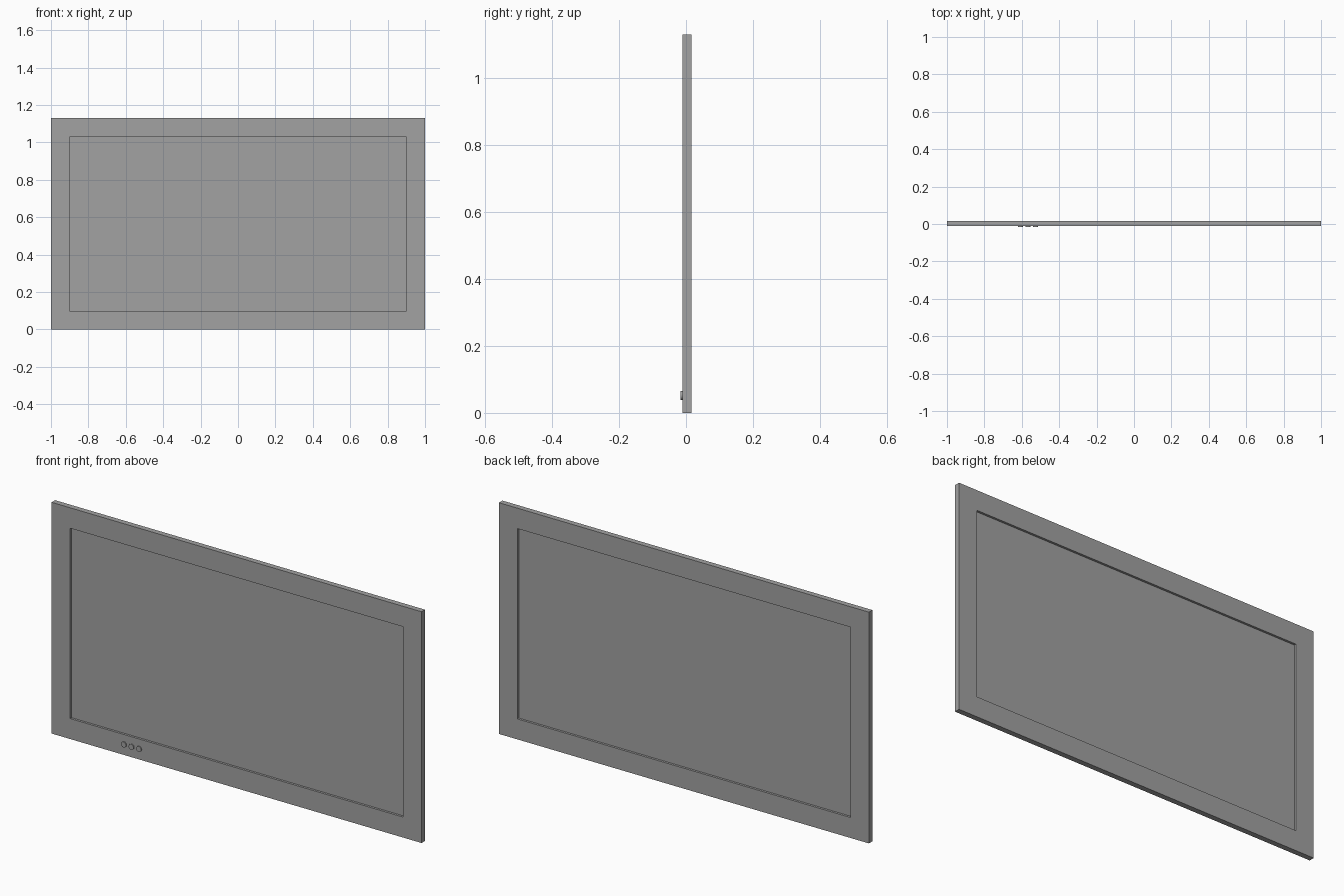
import bpy
import bmesh
from math import radians
from mathutils import Matrix, Vector

WIDTH, HEIGHT = 2.0, 1.13
FRONT, BACK = -0.011, 0.016      # y of the frame's two faces
BORDER, RECESS = 0.1, 0.011

cube = bpy.data.objects.get("Cube")
if cube:
    bpy.data.objects.remove(cube, do_unlink=True)

grey = bpy.data.materials.new("mid grey")
grey.use_nodes = True
colour = (0.36, 0.36, 0.36, 1)
grey.diffuse_color = colour
grey.node_tree.nodes["Principled BSDF"].inputs["Base Color"].default_value = colour


def add_object(name, bm):
    mesh = bpy.data.meshes.new(name)
    bm.to_mesh(mesh)
    bm.free()
    mesh.materials.append(grey)
    obj = bpy.data.objects.new(name, mesh)
    bpy.context.collection.objects.link(obj)
    return obj


# Frame: a thin slab with a sunken panel on both sides
bm = bmesh.new()
size = Matrix.Diagonal((WIDTH, BACK - FRONT, HEIGHT, 1))
place = Matrix.Translation((0, (FRONT + BACK) / 2, HEIGHT / 2))
bmesh.ops.create_cube(bm, size=1, matrix=place @ size)
bm.normal_update()
for face in [f for f in bm.faces if abs(f.normal.y) > 0.9]:
    inward = -face.normal.copy()
    # First inset marks the border, the second makes the walls of the recess
    bmesh.ops.inset_region(bm, faces=[face], thickness=BORDER, use_even_offset=True)
    bmesh.ops.inset_region(bm, faces=[face], thickness=0, use_even_offset=True)
    bmesh.ops.translate(bm, verts=face.verts, vec=inward * RECESS)
bmesh.ops.recalc_face_normals(bm, faces=bm.faces)
add_object("screen_frame", bm)

# Three round buttons low on the front border
turn = Matrix.Rotation(radians(90), 4, "X")
for i, name in enumerate(("button_right", "button_middle", "button_left")):
    bm = bmesh.new()
    bmesh.ops.create_cone(bm, cap_ends=True, segments=24, radius1=0.0135,
                          radius2=0.0135, depth=0.008, matrix=turn)
    button = add_object(name, bm)
    button.location = Vector((-0.608 + i * 0.041, FRONT - 0.001, 0.052))
    bpy.ops.object.select_all(action="DESELECT")
    button.select_set(True)
    bpy.context.view_layer.objects.active = button
    bpy.ops.object.shade_smooth_by_angle(angle=radians(30))
